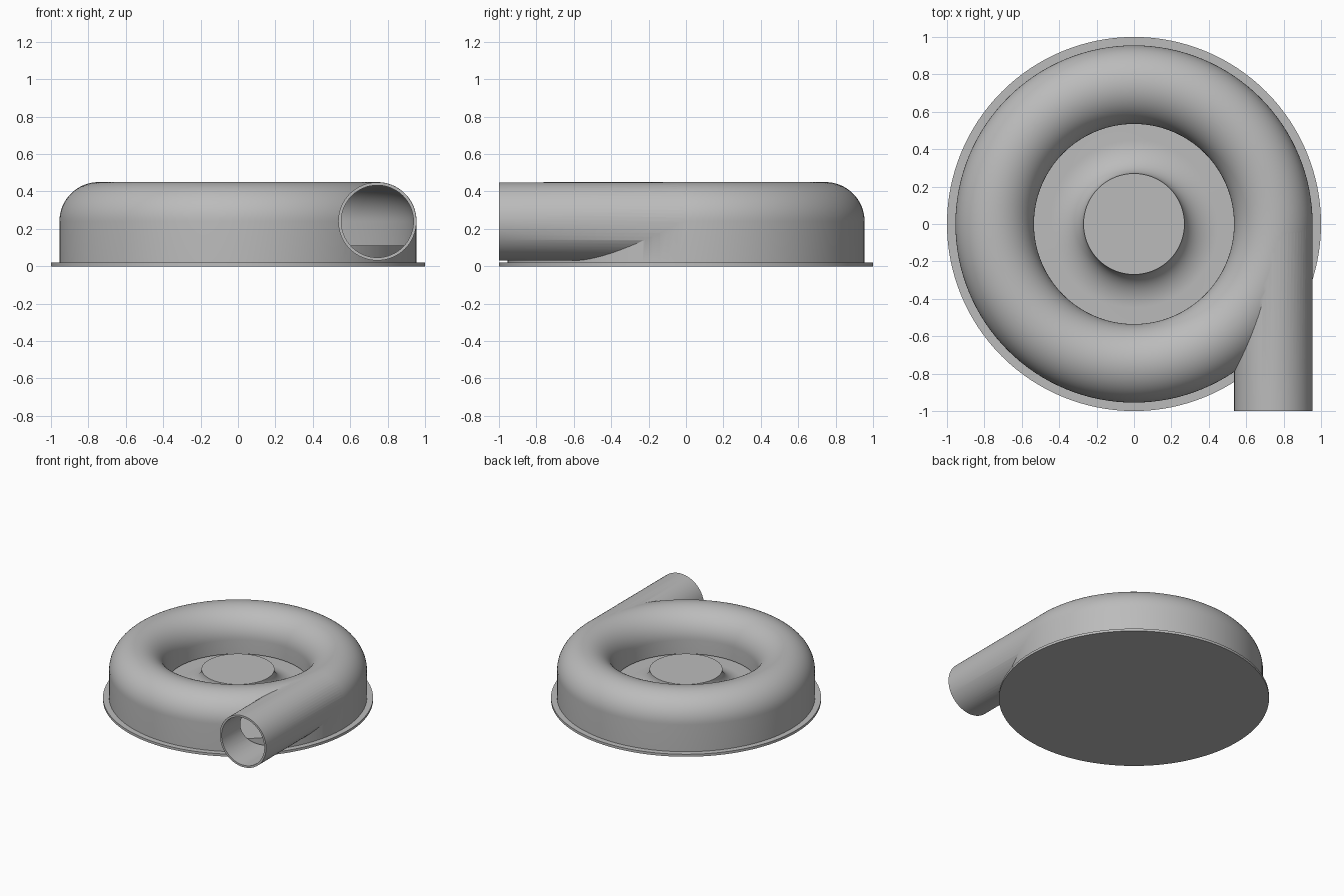
import bpy, bmesh, math
from mathutils import Matrix

if "Cube" in bpy.data.objects:
    bpy.data.objects.remove(bpy.data.objects["Cube"])

grey = bpy.data.materials.new("plain grey")
grey.use_nodes = True
colour = (0.5, 0.5, 0.5, 1)
grey.diffuse_color = colour
grey.node_tree.nodes["Principled BSDF"].inputs["Base Color"].default_value = colour

SEG = 128
TUBE_X, TUBE_Z, TUBE_R, WALL = 0.745, 0.24, 0.21, 0.016


def add_object(name, bm):
    bmesh.ops.recalc_face_normals(bm, faces=bm.faces)
    mesh = bpy.data.meshes.new(name)
    bm.to_mesh(mesh)
    bm.free()
    mesh.materials.append(grey)
    obj = bpy.data.objects.new(name, mesh)
    bpy.context.collection.objects.link(obj)
    return obj


def lathe(name, profile, closed=False):
    """Spin an (r, z) profile around the z axis into a solid."""
    bm = bmesh.new()
    verts = [bm.verts.new((r, 0, z)) for r, z in profile]
    edges = [bm.edges.new(pair) for pair in zip(verts, verts[1:])]
    if closed:
        edges.append(bm.edges.new((verts[-1], verts[0])))
    bmesh.ops.spin(bm, geom=verts + edges, axis=(0, 0, 1), cent=(0, 0, 0),
                   angle=math.tau, steps=SEG, use_duplicate=False)
    bmesh.ops.remove_doubles(bm, verts=bm.verts, dist=1e-4)
    return add_object(name, bm)


def arch(radius, foot):
    """Half-round top on straight sides, down to the foot height."""
    arc = [(TUBE_X + radius * math.cos(math.pi * i / 32),
            TUBE_Z + radius * math.sin(math.pi * i / 32)) for i in range(33)]
    return [(TUBE_X + radius, foot)] + arc + [(TUBE_X - radius, foot)]


def rod(name, radius, y0, y1):
    """Straight cylinder along y, in line with the shell's tube."""
    bm = bmesh.new()
    place = (Matrix.Translation((TUBE_X, (y0 + y1) / 2, TUBE_Z))
             @ Matrix.Rotation(math.pi / 2, 4, "X"))
    bmesh.ops.create_cone(bm, cap_ends=True, segments=64, radius1=radius,
                          radius2=radius, depth=y1 - y0, matrix=place)
    return add_object(name, bm)


def combine(target, tool, operation):
    mod = target.modifiers.new(operation.lower(), "BOOLEAN")
    mod.operation, mod.object, mod.solver = operation, tool, "EXACT"
    bpy.context.view_layer.objects.active = target
    bpy.ops.object.modifier_apply(modifier=mod.name)
    bpy.data.objects.remove(tool)


# Base plate
base_plate = lathe("base_plate", [(0, 0), (1, 0), (1, 0.02), (0, 0.02)])

# Hollow ring housing with a tangential outlet pipe
housing = lathe("housing", arch(TUBE_R, 0.012), closed=True)
combine(housing, rod("outlet_pipe", TUBE_R - 0.0008, -1, 0), "UNION")
combine(housing, lathe("cavity", arch(TUBE_R - WALL, -0.1), closed=True), "DIFFERENCE")
combine(housing, rod("bore", TUBE_R - WALL - 0.001, -1.1, -0.01), "DIFFERENCE")
# Gap below the inner wall
combine(housing, lathe("gap", [(0, -0.2), (0.6, -0.2), (0.6, 0.125), (0, 0.125)]),
        "DIFFERENCE")

# Rotor: flat disc with a hub that flares down into it
flare = [(0.45 - 0.18 * math.cos(a), 0.25 - 0.14 * math.sin(a))
         for a in (math.pi / 2 * i / 16 for i in range(17))]
rotor = lathe("rotor", [(0, 0.25)] + flare + [(0.92, 0.11), (0.92, 0.015), (0, 0.015)])

# Smooth shading with crisp edges
for obj in (base_plate, housing, rotor):
    bpy.ops.object.select_all(action="DESELECT")
    obj.select_set(True)
    bpy.context.view_layer.objects.active = obj
    bpy.ops.object.shade_smooth_by_angle(angle=math.radians(30))
